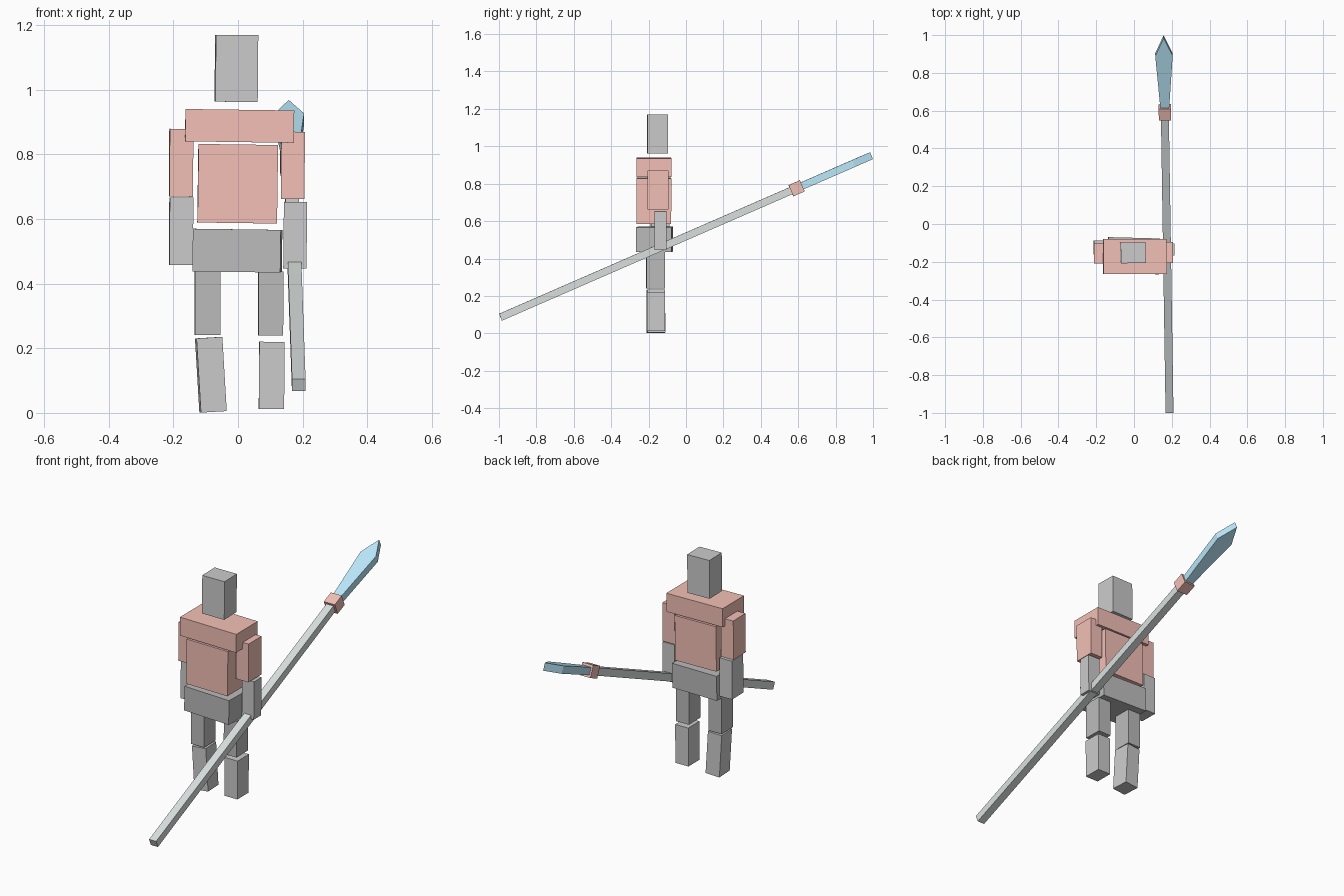
import bpy, bmesh
from math import radians, atan2, cos
from mathutils import Matrix, Vector

if "Cube" in bpy.data.objects:
    bpy.data.objects.remove(bpy.data.objects["Cube"])


def material(name, rgb):
    m = bpy.data.materials.new(name)
    m.diffuse_color = (*rgb, 1)
    m.use_nodes = True
    m.node_tree.nodes["Principled BSDF"].inputs["Base Color"].default_value = m.diffuse_color
    return m


RED = material("red_cloth", (0.9, 0.53, 0.47))
DARK = material("dark_cloth", (0.5, 0.5, 0.5))
SHAFT = material("shaft_grey", (0.7, 0.75, 0.74))
BLUE = material("blade_blue", (0.5, 0.82, 0.97))


def finish(bm, name, mat, matrix):
    bmesh.ops.recalc_face_normals(bm, faces=bm.faces)
    me = bpy.data.meshes.new(name)
    bm.to_mesh(me)
    bm.free()
    ob = bpy.data.objects.new(name, me)
    ob.matrix_world = matrix
    if mat:
        me.materials.append(mat)
    bpy.context.collection.objects.link(ob)
    return ob


def box(name, centre, size, mat=None, ry=0, rz=0, frame=Matrix()):
    """Box with a slight hand-placed lean (ry) and turn (rz), in degrees."""
    bm = bmesh.new()
    bmesh.ops.create_cube(bm, size=1)
    bmesh.ops.scale(bm, vec=size, verts=bm.verts)
    turn = Matrix.Rotation(radians(rz), 4, 'Z') @ Matrix.Rotation(radians(ry), 4, 'Y')
    return finish(bm, name, mat, frame @ Matrix.Translation(centre) @ turn)


# Head, shoulders, torso and hips
box("head", (-0.005, -0.152, 1.066), (0.131, 0.11, 0.207), None, 0.5, 1.5)
box("shoulders", (0.005, -0.172, 0.888), (0.336, 0.185, 0.1), RED, 0.8, 0.3)
box("torso", (-0.001, -0.172, 0.709), (0.246, 0.185, 0.243), RED, 0.8, 0.3)
box("hips", (-0.002, -0.168, 0.502), (0.272, 0.19, 0.132), DARK, 0.8, -1.5)

# Legs
box("left_thigh", (-0.095, -0.162, 0.339), (0.079, 0.1, 0.196), DARK, 0, 1)
box("right_thigh", (0.101, -0.162, 0.338), (0.077, 0.1, 0.198), DARK, 0.3, 1)
box("left_shin", (-0.084, -0.161, 0.118), (0.08, 0.096, 0.23), None, -3.4, 3)
box("right_shin", (0.104, -0.161, 0.116), (0.078, 0.098, 0.208), None, 0.3, 0.5)

# Arms
box("left_upper_arm", (-0.176, -0.154, 0.774), (0.073, 0.108, 0.21), RED, 0.4, 1)
box("right_upper_arm", (0.17, -0.15, 0.766), (0.073, 0.112, 0.208), RED, 0.4, 0)
box("left_forearm", (-0.176, -0.138, 0.562), (0.073, 0.1, 0.208), None, 0.4, 1)
box("right_forearm", (0.177, -0.136, 0.55), (0.072, 0.064, 0.206), None, 0.6, 0)

# Spear frame: local y runs from the butt to the tip
butt, tip = Vector((0.188, -0.992, 0.086)), Vector((0.157, 0.992, 0.95))
d = tip - butt
spear = (Matrix.Translation(butt) @ Matrix.Rotation(atan2(-d.x, d.y), 4, 'Z')
         @ Matrix.Rotation(atan2(d.z, d.xy.length), 4, 'X'))
L = d.length
box("spear_shaft", (0, 0.87, 0), (0.042, 1.74, 0.04), SHAFT, frame=spear)
box("spear_collar", (0, 1.727, 0), (0.065, 0.066, 0.065), RED, frame=spear)

# Blade: flat outline extruded to the shaft thickness
bm = bmesh.new()
outline = [(-0.023, 1.755), (0.023, 1.755), (0.046, 2.06), (0, L), (-0.046, 2.06)]
face = bm.faces.new([bm.verts.new((x, y, -0.02)) for x, y in outline])
ext = bmesh.ops.extrude_face_region(bm, geom=[face])
bmesh.ops.translate(bm, vec=(0, 0, 0.04),
                    verts=[g for g in ext["geom"] if isinstance(g, bmesh.types.BMVert)])
finish(bm, "spear_blade", BLUE, spear)
